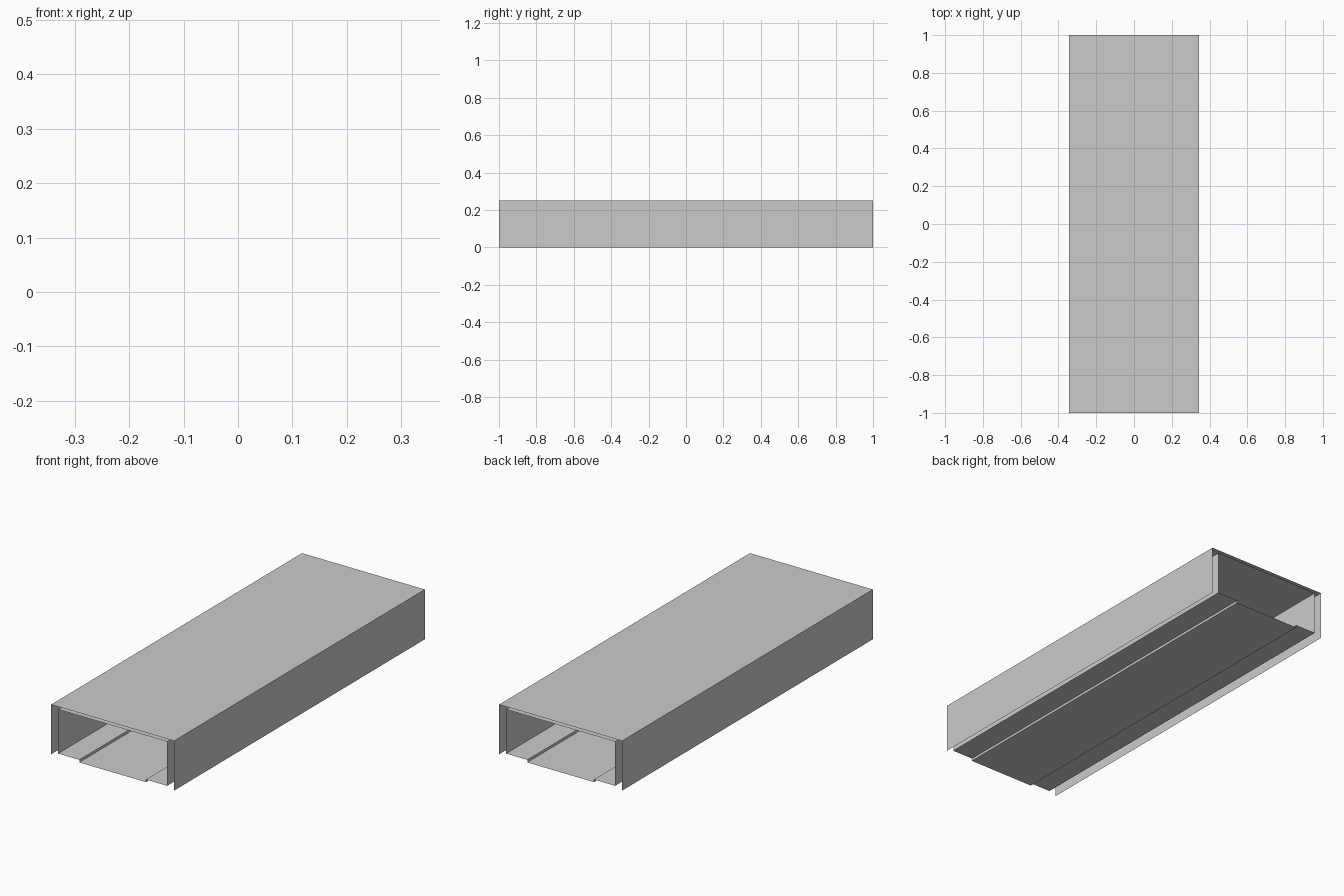
import bpy

if "Cube" in bpy.data.objects:
    bpy.data.objects.remove(bpy.data.objects["Cube"])

HALF_LENGTH = 1.0


def sheet(name, profile, closed=False):
    """Sweep an x/z profile along y as a thin open-ended sheet."""
    n = len(profile)
    verts = [(x, y, z) for y in (-HALF_LENGTH, HALF_LENGTH) for x, z in profile]
    faces = []
    for i in range(n if closed else n - 1):
        j = (i + 1) % n
        faces.append((i, n + i, n + j, j))
    mesh = bpy.data.meshes.new(name)
    mesh.from_pydata(verts, [], faces)
    mesh.update()
    obj = bpy.data.objects.new(name, mesh)
    bpy.context.collection.objects.link(obj)
    return obj


def mirrored(half):
    """Complete a left-half profile with its right-hand mirror image."""
    return half + [(-x, z) for x, z in reversed(half)]


# Outer cover: two side walls and a top, open underneath
sheet("outer_cover", mirrored([(-0.343, 0.0), (-0.343, 0.251)]))

# Inner sleeve: closed tube whose floor has a wide lowered centre panel
sheet("inner_sleeve",
      mirrored([(-0.186, 0.001), (-0.186, 0.014), (-0.304, 0.014), (-0.304, 0.237)]),
      closed=True)
